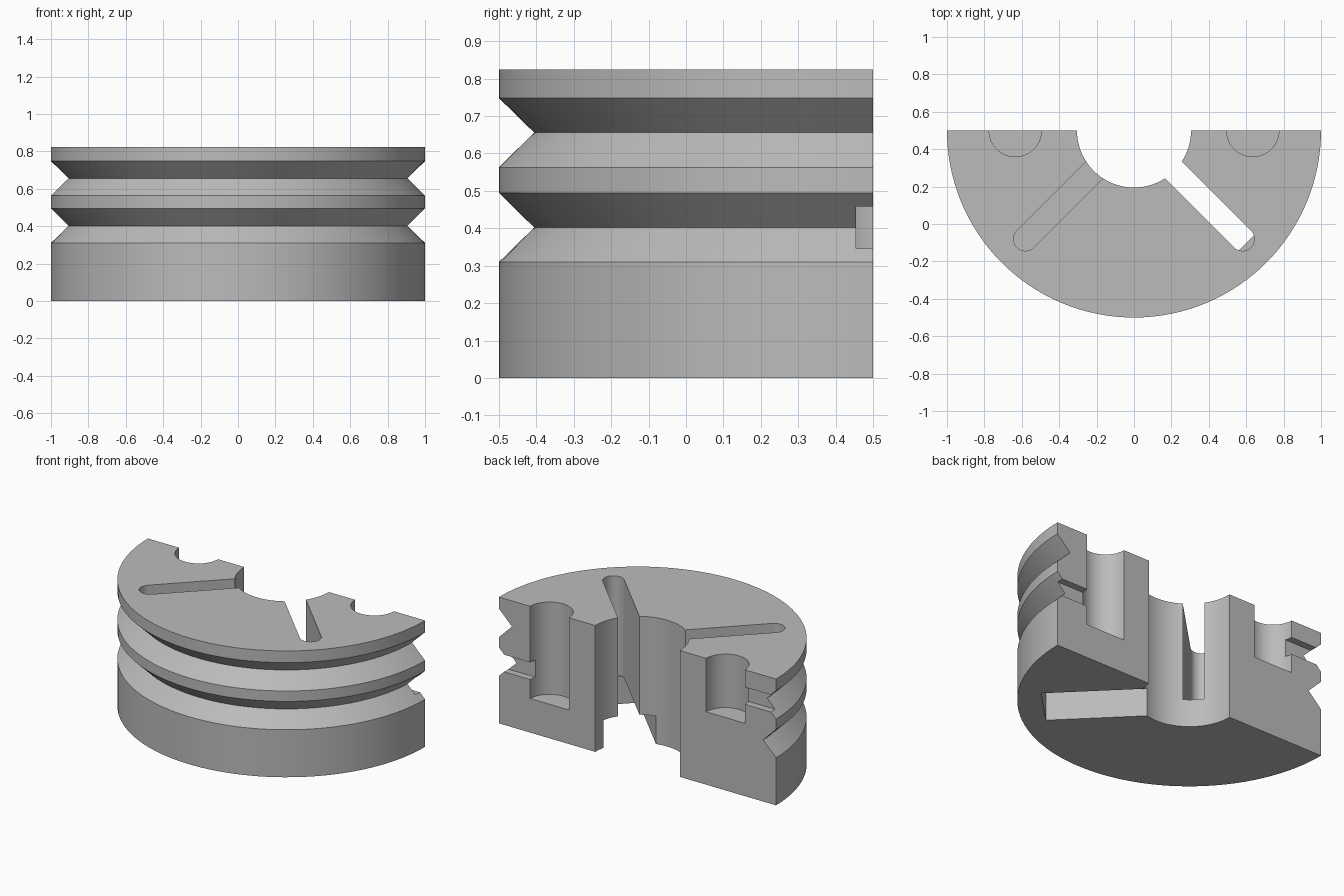
import bpy, bmesh, math
from mathutils import Matrix, Vector

cube = bpy.data.objects.get("Cube")
if cube:
    bpy.data.objects.remove(cube, do_unlink=True)

AXIS_Y = 0.5      # the disc axis lies on the flat back face
TOP = 0.824
BORE = 0.305
CEILING = 0.182   # top of the underside pockets

grey = bpy.data.materials.new("plain grey")
grey.use_nodes = True
colour = (0.5, 0.5, 0.5, 1)
grey.diffuse_color = colour
grey.node_tree.nodes["Principled BSDF"].inputs["Base Color"].default_value = colour


def finish(name, bm):
    bmesh.ops.recalc_face_normals(bm, faces=bm.faces)
    mesh = bpy.data.meshes.new(name)
    bm.to_mesh(mesh)
    bm.free()
    mesh.materials.append(grey)
    obj = bpy.data.objects.new(name, mesh)
    bpy.context.collection.objects.link(obj)
    return obj


def half_lathe(name, profile, steps):
    """Sweep a closed (radius, z) loop through half a turn and cap both ends."""
    bm = bmesh.new()
    rings = []
    for i in range(steps + 1):
        a = math.pi + math.pi * i / steps
        rings.append([bm.verts.new((r * math.cos(a), AXIS_Y + r * math.sin(a), z))
                      for r, z in profile])
    n = len(profile)
    for a, b in zip(rings, rings[1:]):
        for j in range(n):
            k = (j + 1) % n
            bm.faces.new((a[j], a[k], b[k], b[j]))
    bm.faces.new(rings[0])
    bm.faces.new(rings[-1])
    return finish(name, bm)


def prism(name, outline, z0, z1, matrix=Matrix()):
    bm = bmesh.new()
    base = bm.faces.new([bm.verts.new((x, y, z0)) for x, y in outline])
    top = bmesh.ops.extrude_face_region(bm, geom=[base])["geom"]
    bmesh.ops.translate(bm, vec=(0, 0, z1 - z0),
                        verts=[v for v in top if isinstance(v, bmesh.types.BMVert)])
    bm.transform(matrix)
    return finish(name, bm)


def arc(cx, cy, r, start, end, steps):
    return [(cx + r * math.cos(start + (end - start) * i / steps),
             cy + r * math.sin(start + (end - start) * i / steps))
            for i in range(steps + 1)]


def box(x0, x1, y0, y1):
    return [(x0, y0), (x1, y0), (x1, y1), (x0, y1)]


# grooved half disc with a central bore
profile = [(BORE, 0), (1, 0), (1, 0.31), (0.906, 0.402), (1, 0.495), (1, 0.563),
           (0.906, 0.656), (1, 0.748), (1, TOP), (BORE, TOP)]
body = half_lathe("grooved_half_disc", profile, 64)

cutters = []
for side, label in ((1, "left"), (-1, "right")):
    # diagonal slot with a round end, above a wider square pocket
    place = (Matrix.Translation(Vector((0, AXIS_Y, 0)))
             @ Matrix.Rotation(-math.pi / 2 + side * math.pi / 4, 4, 'Z'))
    slot = [(0.2, -0.064)] + arc(0.82, 0, 0.064, -math.pi / 2, math.pi / 2, 16) + [(0.2, 0.064)]
    cutters.append(prism(label + "_slot_cutter", slot, CEILING - 0.002, 1, place))
    cutters.append(prism(label + "_pocket_cutter", box(0.2, 0.85, -0.157, 0.157),
                         -0.1, CEILING, place))

    # blind hole, deeper on the left, with a channel out to its groove
    floor, groove = (0.222, 0.402) if side > 0 else (0.475, 0.655)
    x = side * 0.635
    hole = arc(x, AXIS_Y, 0.14, 0, 2 * math.pi, 48)[:-1]
    cutters.append(prism(label + "_hole_cutter", hole, floor, 1))
    ends = sorted((x, side * 1.1))
    cutters.append(prism(label + "_channel_cutter", box(*ends, 0.455, 0.6),
                         groove - 0.056, groove + 0.056))

for cutter in cutters:
    cutter.hide_render = True
    mod = body.modifiers.new(cutter.name, 'BOOLEAN')
    mod.operation = 'DIFFERENCE'
    mod.solver = 'EXACT'
    mod.object = cutter

# apply the cuts and drop the cutters
bpy.ops.object.select_all(action='DESELECT')
body.select_set(True)
bpy.context.view_layer.objects.active = body
for mod in list(body.modifiers):
    bpy.ops.object.modifier_apply(modifier=mod.name)
for cutter in cutters:
    bpy.data.objects.remove(cutter, do_unlink=True)
bpy.ops.object.shade_smooth_by_angle(angle=math.radians(25))
